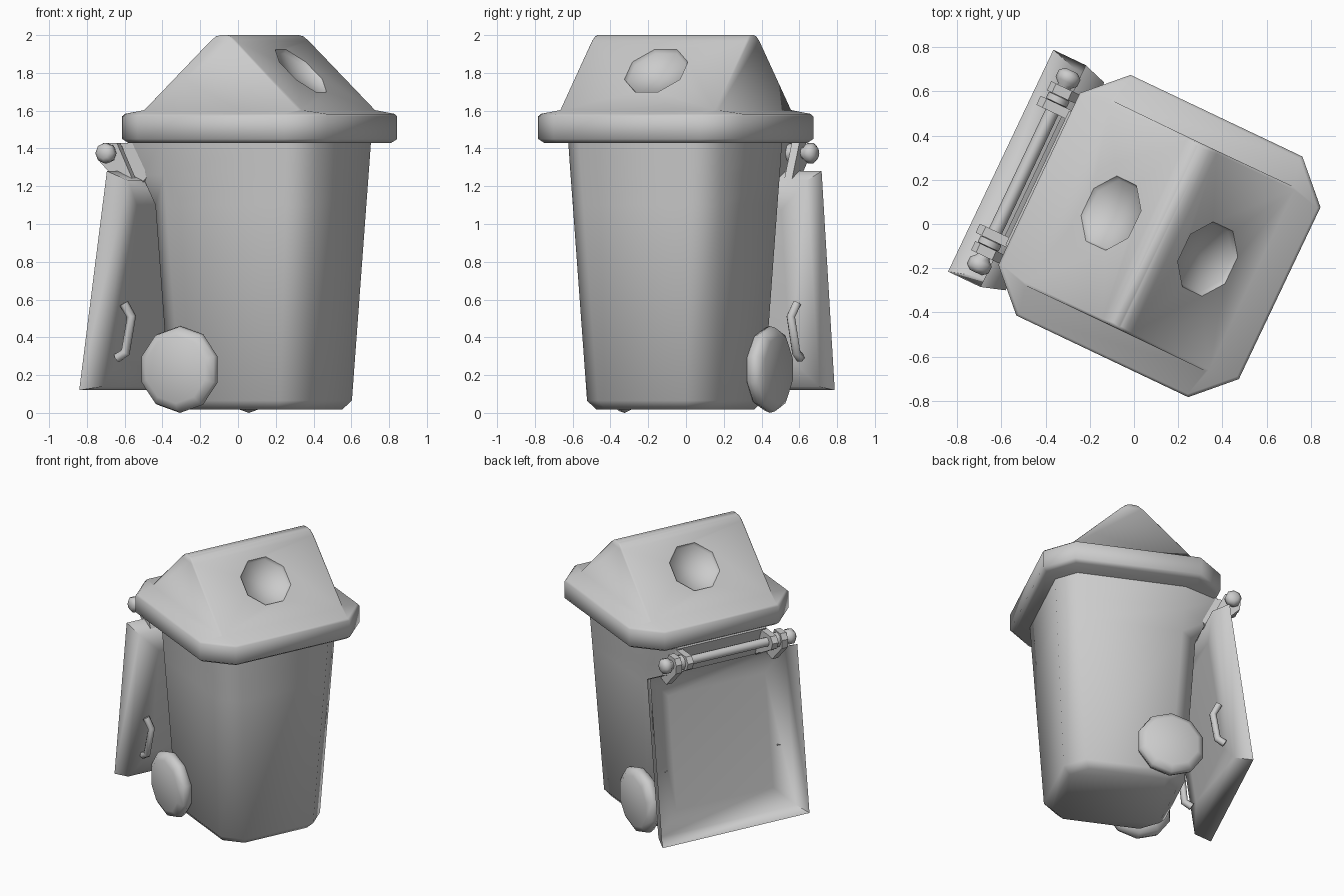
import bpy, bmesh, math
from mathutils import Matrix, Vector

if "Cube" in bpy.data.objects:
    bpy.data.objects.remove(bpy.data.objects["Cube"])

# The bin is built in its own axes (hinge side at -x) and turned about z
TURN = Matrix.Rotation(math.radians(-25.4), 4, 'Z')
CX = 0.127  # bin centre along its own x


def finish(ob, angle=50):
    bpy.ops.object.select_all(action='DESELECT')
    ob.select_set(True)
    bpy.context.view_layer.objects.active = ob
    bpy.ops.object.shade_smooth_by_angle(angle=math.radians(angle))


def loft(name, rings, caps=(True, True), smooth=50):
    bm = bmesh.new()
    loops = [[bm.verts.new(p) for p in r] for r in rings]
    n = len(loops[0])
    for a, b in zip(loops, loops[1:]):
        for i in range(n):
            bm.faces.new((a[i], a[(i + 1) % n], b[(i + 1) % n], b[i]))
    if caps[0]:
        bm.faces.new(loops[0])
    if caps[1]:
        bm.faces.new(loops[-1])
    bmesh.ops.recalc_face_normals(bm, faces=bm.faces)
    me = bpy.data.meshes.new(name)
    bm.to_mesh(me)
    bm.free()
    me.transform(TURN)
    ob = bpy.data.objects.new(name, me)
    bpy.context.collection.objects.link(ob)
    if smooth:
        finish(ob, smooth)
    return ob


def octagon(z, ax, c, ay=None, rear=None, cx=CX):
    """Rectangle with cut corners; rear moves the hinge-side edge."""
    ay = ay or ax
    back = cx - ax if rear is None else rear
    front = cx + ax
    return [(front, c - ay, z), (front, ay - c, z), (front - c, ay, z),
            (cx - ax + c, ay, z), (back, ay - c, z), (back, c - ay, z),
            (cx - ax + c, -ay, z), (front - c, -ay, z)]


def plate(name, profile, y, t, smooth=50):
    return loft(name, [[(x, y + s * t / 2, z) for x, z in profile] for s in (-1, 1)],
                smooth=smooth)


def disc(x, y, z, r, n):
    return [(x + r * math.sin(2 * math.pi * i / n), y,
             z - r * math.cos(2 * math.pi * i / n)) for i in range(n)]


# Tapered body, flaring backwards under the hinge
B = CX + 0.007
loft("bin_body", [octagon(0.018, 0.365, 0.105, 0.34, cx=B),
                  octagon(0.065, 0.411, 0.12, 0.378, cx=B),
                  octagon(1.1, 0.469, 0.12, 0.434, cx=B),
                  octagon(1.26, 0.478, 0.12, 0.443, rear=-0.41, cx=B),
                  octagon(1.44, 0.488, 0.12, 0.452, rear=-0.485, cx=B)])

# Lid: collar running into a gabled roof
lid = loft("lid", [octagon(1.43, 0.575, 0.16), octagon(1.45, 0.602, 0.172),
                   octagon(1.57, 0.602, 0.172), octagon(1.583, 0.59, 0.168),
                   octagon(1.603, 0.462, 0.012), octagon(1.97, 0.074, 0.012, 0.46),
                   octagon(1.993, 0.045, 0.01, 0.455), octagon(2.0, 0.02, 0.008, 0.45)],
           smooth=0)

# Shallow eight-sided dent cut into each roof slope
for s in (1, -1):
    bm = bmesh.new()
    normal = Vector((s * 0.693, 0, 0.721))
    m = (TURN @ Matrix.Translation((CX + s * 0.24, 0, 1.81)) @
         normal.to_track_quat('Z', 'Y').to_matrix().to_4x4() @
         Matrix.Rotation(math.pi / 8, 4, 'Z'))
    bmesh.ops.create_cone(bm, cap_ends=True, segments=8, radius1=0.165, radius2=0.185,
                          depth=0.04, matrix=m)
    low = min((f for f in bm.faces if len(f.verts) == 8),
              key=lambda f: f.calc_center_median().z)
    bmesh.ops.poke(bm, faces=[low], offset=0.03)
    me = bpy.data.meshes.new("dent_cutter")
    bm.to_mesh(me)
    bm.free()
    cutter = bpy.data.objects.new("dent_cutter", me)
    bpy.context.collection.objects.link(cutter)
    cutter.hide_render = True
    mod = lid.modifiers.new("dent", 'BOOLEAN')
    mod.operation = 'DIFFERENCE'
    mod.object = cutter
    bpy.context.view_layer.objects.active = lid
    bpy.ops.object.modifier_apply(modifier=mod.name)
    bpy.data.objects.remove(cutter)
finish(lid, 56)


# Hanging flap: a shallow tray, open away from the bin
def tray(inset, depth):
    top, bottom = Vector((-0.505, 0, 1.28)), Vector((-0.667, 0, 0.12))
    along = (bottom - top).normalized()
    out = Vector((0.99, 0, -0.138)) * depth
    a, b = top + along * inset + out, bottom - along * inset + out
    w = Vector((0, 0.555 - inset, 0))
    return [a - w, a + w, b + w, b - w]


loft("hanging_flap", [tray(0, 0), tray(0.035, 0.115), tray(0.19, 0.125)],
     caps=(False, True), smooth=80)

# Hinge rod with collars and end knobs
shape = [(0.03, 0.505), (0.054, 0.485), (0.054, 0.45), (0.032, 0.43), (0.032, 0.38),
         (0.052, 0.375), (0.052, 0.345), (0.032, 0.34)]
shape += [(r, -y) for r, y in reversed(shape)]
loft("hinge_rod", [disc(-0.552, y, 1.375, r, 8) for r, y in shape])

# Parts repeated on both sides
for s, side in ((-1, "left"), (1, "right")):
    plate("body_hinge_arm_" + side, [(-0.63, 1.39), (-0.60, 1.43), (-0.44, 1.43),
          (-0.36, 1.26), (-0.40, 1.22), (-0.61, 1.34)], s * 0.32, 0.045, 30)
    plate("flap_hinge_arm_" + side, [(-0.615, 1.39), (-0.59, 1.43), (-0.51, 1.43),
          (-0.41, 1.22), (-0.48, 1.2), (-0.61, 1.33)], s * 0.40, 0.045, 30)
    wheel = [(0.36, 0.17), (0.39, 0.215), (0.425, 0.23), (0.455, 0.222), (0.48, 0.18)]
    loft("wheel_" + side, [disc(-0.138, s * y, 0.23, r, 10) for y, r in wheel])
    # Bent grab handle on the flap
    cu = bpy.data.curves.new("flap_handle_" + side, 'CURVE')
    cu.dimensions = '3D'
    cu.bevel_depth = 0.025
    cu.bevel_resolution = 1
    cu.use_fill_caps = True
    path = [(-0.505, 0.43, 0.29), (-0.455, 0.43, 0.32), (-0.43, 0.41, 0.51),
            (-0.465, 0.43, 0.58)]
    sp = cu.splines.new('POLY')
    sp.points.add(len(path) - 1)
    for p, (x, y, z) in zip(sp.points, path):
        p.co = (x, s * y, z, 1)
    ob = bpy.data.objects.new("flap_handle_" + side, cu)
    ob.matrix_world = TURN
    bpy.context.collection.objects.link(ob)
